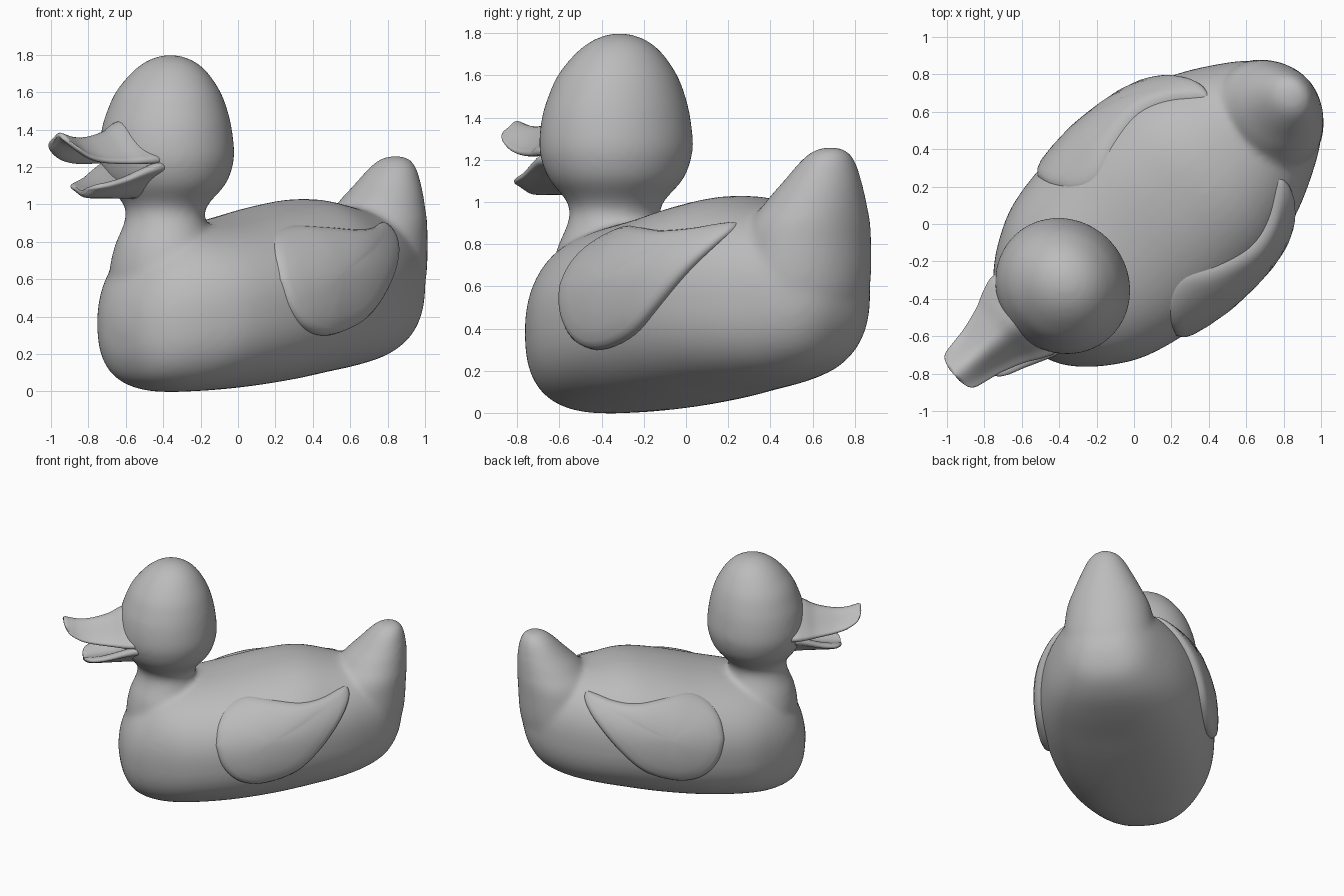
import bpy, bmesh, math
from mathutils import Matrix, Vector

cube = bpy.data.objects.get("Cube")
if cube:
    bpy.data.objects.remove(cube)

mat = bpy.data.materials.new("plain_grey")
mat.use_nodes = True
mat.diffuse_color = (0.5, 0.5, 0.5, 1)
mat.node_tree.nodes["Principled BSDF"].inputs["Base Color"].default_value = (0.5, 0.5, 0.5, 1)

# The duck is modelled along its own axis, then turned to face the corner
TURN = Matrix.Rotation(math.radians(41), 4, 'Z')
SEG = 48
ANGLES = [2 * math.pi * i / SEG for i in range(SEG)]


def smooth_stations(pts, steps=6):
    """Catmull-Rom interpolation of a short list of stations."""
    pts = [Vector(p) for p in pts]
    ext = [pts[0]] + pts + [pts[-1]]
    out = []
    for a, b, c, d in zip(ext, ext[1:], ext[2:], ext[3:]):
        for k in range(steps):
            t = k / steps
            out.append(b + (c - a) * (t / 2) + (a * 2 - b * 5 + c * 4 - d) * (t * t / 2)
                       + (b * 3 - a - c * 3 + d) * (t ** 3 / 2))
    return out + [pts[-1]]


def loft(name, rings):
    """Skin closed rings of points, capping both ends."""
    bm = bmesh.new()
    rows = [[bm.verts.new(p) for p in ring] for ring in rings]
    for r0, r1 in zip(rows, rows[1:]):
        n = len(r0)
        for i in range(n):
            bm.faces.new((r0[i], r0[(i + 1) % n], r1[(i + 1) % n], r1[i]))
    bm.faces.new(rows[0])
    bm.faces.new(rows[-1])
    bmesh.ops.recalc_face_normals(bm, faces=bm.faces)
    bm.transform(TURN)
    mesh = bpy.data.meshes.new(name)
    bm.to_mesh(mesh)
    bm.free()
    mesh.materials.append(mat)
    obj = bpy.data.objects.new(name, mesh)
    bpy.context.collection.objects.link(obj)
    return obj


def select(objs):
    bpy.ops.object.select_all(action='DESELECT')
    for o in objs:
        o.select_set(True)
    bpy.context.view_layer.objects.active = objs[0]


def spow(v, e):
    return math.copysign(abs(v) ** e, v)


# Body: upright sections (position, bottom, top, half width), fuller below
UPPER, LOWER = 2.2, 2.5
SIDE = -0.035
hull = smooth_stations([
    (-.86, .32, .40, .05), (-.83, .17, .54, .19), (-.75, .055, .69, .32),
    (-.6, .003, .82, .445), (-.4, 0, .88, .545), (-.1, .02, .935, .60),
    (.2, .055, 1.0, .605), (.45, .095, 1.03, .575), (.7, .135, .99, .49),
    (.9, .185, .95, .385), (1.05, .27, .9, .28), (1.14, .41, .8, .165), (1.175, .56, .68, .04)])


def section(s, lo, hi, w):
    ring = []
    for a in ANGLES:
        e = 2 / (UPPER if math.sin(a) > 0 else LOWER)
        ring.append((s, SIDE + w * spow(math.cos(a), e),
                     (lo + hi) / 2 + (hi - lo) / 2 * spow(math.sin(a), e)))
    return ring


body = loft("duck_body", [section(*st) for st in hull])

# Tail: level sections (height, front, back, half width)
tail = loft("tail", [[((f + b) / 2 + (b - f) / 2 * math.cos(a), SIDE + w * math.sin(a), z) for a in ANGLES]
                     for z, f, b, w in smooth_stations([
                         (.3, .6, 1.04, .2), (.55, .6, 1.175, .32), (.85, .64, 1.205, .31),
                         (1.0, .75, 1.21, .245), (1.1, .85, 1.205, .19), (1.2, .95, 1.185, .13),
                         (1.245, 1.01, 1.155, .075), (1.26, 1.07, 1.11, .02)])])

# Head and neck: turned profile (height, radius, centre)
head = loft("head", [[(c + .955 * r * math.cos(a), 1.02 * r * math.sin(a), z) for a in ANGLES]
                     for z, r, c in smooth_stations([
                         (.5, .33, -.48), (.65, .315, -.5), (.78, .275, -.515), (.88, .232, -.515),
                         (.95, .215, -.515), (1.01, .238, -.51), (1.1, .315, -.505), (1.18, .352, -.505),
                         (1.27, .368, -.505), (1.4, .355, -.505), (1.5, .328, -.5), (1.6, .286, -.495),
                         (1.7, .212, -.485), (1.76, .14, -.48), (1.79, .07, -.48), (1.8, .015, -.48)])])

# Blend body, tail and head into one soft skin
select([body, tail, head])
bpy.ops.object.join()
remesh = body.modifiers.new("blend", 'REMESH')
remesh.mode = 'VOXEL'
remesh.voxel_size = 0.016
remesh.use_smooth_shade = True
relax = body.modifiers.new("relax", 'SMOOTH')
relax.factor = 0.5
relax.iterations = 20


def hull_side(s, z):
    """Half width of the body at a given position and height."""
    for a, b in zip(hull, hull[1:]):
        if a[0] <= s <= b[0]:
            _, lo, hi, w = a.lerp(b, (s - a[0]) / (b[0] - a[0]))
            rise = z - (lo + hi) / 2
            k = min(abs(rise) / ((hi - lo) / 2), 1)
            p = UPPER if rise > 0 else LOWER
            return w * (1 - k ** p) ** (1 / p)
    return 0


# Wings: padded leaf outlines that hug the body, thinner towards the breast
leaf = smooth_stations([(-.225, .6), (-.2, .73), (-.12, .83), (.02, .885), (.2, .88), (.4, .865),
                        (.56, .875), (.69, .9), (.75, .9), (.755, .84), (.68, .72), (.5, .51),
                        (.33, .37), (.1, .3), (-.07, .335), (-.18, .45), (-.225, .6)], 5)[:-1]
mid = Vector((.17, .64))
smooth_parts = []
for name, sign in (("left_wing", -1), ("right_wing", 1)):
    rings = []
    for scale, lift in ((.9, -.06), (.99, -.03), (1, .008), (.985, .025), (.95, .037), (.88, .043),
                        (.7, .045), (.45, .045), (.2, .045), (.02, .045)):
        ring = []
        for p in leaf:
            q = mid + (p - mid) * scale
            thin = .07 * max(0, .1 - q.x)
            ring.append((q.x, SIDE + sign * (hull_side(q.x, q.y) + lift - thin), q.y))
        rings.append(ring)
    smooth_parts.append(loft(name, rings))


# Bill: arched sections (position, edge height, crown height, half width, thickness)
def bill(name, stations, side):
    rings = []
    for s, edge, crown, w, thick in smooth_stations(stations):
        ring = []
        for a in ANGLES:
            x, y = math.cos(a), math.sin(a)
            arch = edge + (crown - edge) * (0.5 + 0.5 * math.cos(math.pi * x))
            ring.append((s, side + w * x, arch + thick / 2 * spow(y, .7)))
        rings.append(ring)
    smooth_parts.append(loft(name, rings))


bill("upper_bill", [(-.66, 1.24, 1.41, .25, .09), (-.76, 1.24, 1.42, .265, .09), (-.84, 1.235, 1.4, .24, .08),
                    (-.93, 1.23, 1.36, .195, .065), (-1.05, 1.235, 1.335, .155, .055),
                    (-1.14, 1.255, 1.335, .137, .05), (-1.21, 1.295, 1.352, .122, .045),
                    (-1.24, 1.325, 1.366, .095, .035), (-1.255, 1.35, 1.373, .04, .015)], .02)
bill("lower_bill", [(-.66, 1.2, 1.085, .235, .1), (-.76, 1.2, 1.08, .248, .1), (-.84, 1.175, 1.075, .225, .085),
                    (-.95, 1.13, 1.065, .185, .065), (-1.04, 1.105, 1.06, .155, .055),
                    (-1.09, 1.095, 1.06, .12, .045), (-1.115, 1.085, 1.065, .06, .02)], -.01)

# Soft shading throughout
select(smooth_parts)
bpy.ops.object.shade_smooth_by_angle(angle=math.radians(60))
